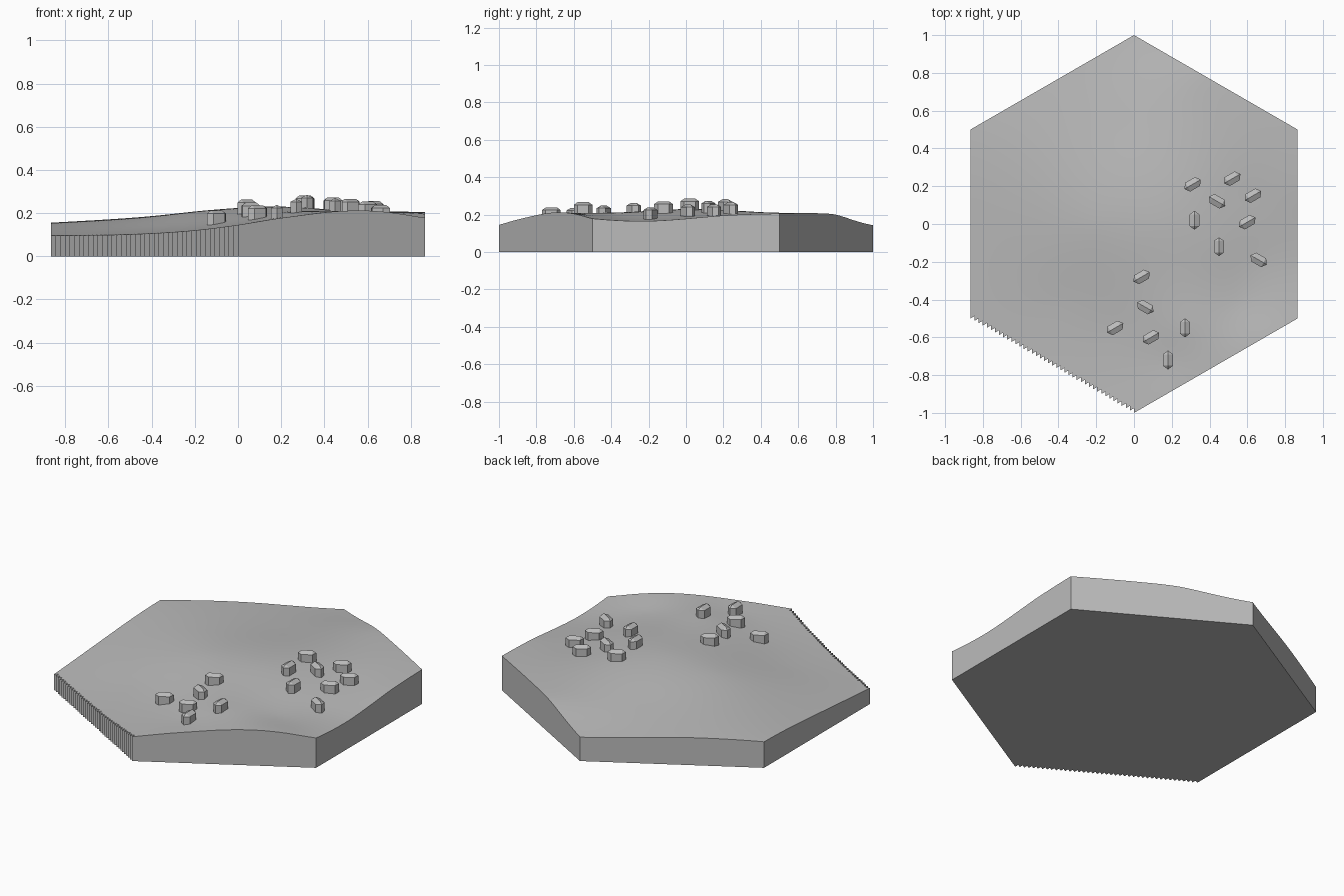
import bpy, bmesh, math
from mathutils import Matrix, Vector

if "Cube" in bpy.data.objects:
    bpy.data.objects.remove(bpy.data.objects["Cube"], do_unlink=True)

stone = bpy.data.materials.new("stone_grey")
stone.use_nodes = True
GREY = (0.5, 0.5, 0.5, 1)
stone.diffuse_color = GREY
stone.node_tree.nodes["Principled BSDF"].inputs["Base Color"].default_value = GREY

# Spot heights of the ground: x and y in hundredths, z in thousandths
SPOTS = [
    (-87, -50, 95), (-87, 0, 130), (-87, 50, 155), (-43, 75, 162), (0, 100, 143),
    (17, 90, 168), (35, 80, 200), (52, 70, 207), (87, 50, 205), (87, 20, 195),
    (87, -20, 165), (87, -50, 178), (73, -58, 200), (61, -65, 211), (35, -80, 197),
    (17, -90, 173), (0, -100, 145), (-17, -90, 123), (-43, -75, 104),
    (66, -19, 178), (63, 15, 195), (44, 12, 213), (31, 21, 222), (32, 2, 225),
    (45, -12, 210), (4, -28, 202), (-10, -55, 152), (18, -72, 178), (27, -55, 206),
    (12, 0, 229), (-20, 0, 205), (-5, 50, 190), (-50, 0, 165), (-50, 40, 177),
    (-40, -40, 132), (55, 45, 208), (55, -42, 192), (24, 60, 200),
]
# Houses: x and y in hundredths, and heading in degrees
HOUSES = [
    (31, 21, 30), (52, 24, 30), (44, 12, -30), (63, 15, 30), (60, 1, 30),
    (66, -19, -30), (32, 2, 90), (45, -12, 90), (4, -28, 30), (6, -44, -30),
    (-10, -55, 30), (9, -60, 30), (18, -72, 90), (27, -55, 90),
]


def kernel(dx, dy):
    r2 = dx * dx + dy * dy
    return r2 * math.log(r2) if r2 > 1e-9 else 0.0


def solve(rows):
    """Gaussian elimination with pivoting on an augmented matrix."""
    n = len(rows)
    for i in range(n):
        p = max(range(i, n), key=lambda k: abs(rows[k][i]))
        rows[i], rows[p] = rows[p], rows[i]
        for k in range(n):
            if k != i:
                f = rows[k][i] / rows[i][i]
                rows[k] = [a - f * b for a, b in zip(rows[k], rows[i])]
    return [rows[i][n] / rows[i][i] for i in range(n)]


def fit_surface(spots):
    """Thin-plate surface through all the spot heights."""
    pts = [(x / 100, y / 100) for x, y, _ in spots]
    rows = [[kernel(x - u, y - v) for u, v in pts] + [1, x, y, s[2] / 1000]
            for (x, y), s in zip(pts, spots)]
    for poly in ([1 for p in pts], [p[0] for p in pts], [p[1] for p in pts]):
        rows.append(poly + [0, 0, 0, 0])
    w = solve(rows)

    def height(x, y):
        bend = sum(c * kernel(x - u, y - v) for c, (u, v) in zip(w, pts))
        return bend + w[-3] + w[-2] * x + w[-1] * y
    return height


def finish(bm, name, smooth=False):
    bmesh.ops.recalc_face_normals(bm, faces=bm.faces[:])
    mesh = bpy.data.meshes.new(name)
    bm.to_mesh(mesh)
    bm.free()
    mesh.materials.append(stone)
    obj = bpy.data.objects.new(name, mesh)
    bpy.context.collection.objects.link(obj)
    if smooth:
        bpy.ops.object.select_all(action="DESELECT")
        obj.select_set(True)
        bpy.context.view_layer.objects.active = obj
        bpy.ops.object.shade_smooth_by_angle(angle=math.radians(30))
    return obj


ground = fit_surface(SPOTS)

# Hexagonal ground tile: triangular lattice on top, skirt and flat base
N = 40
bm = bmesh.new()
grid = {}
for q in range(-N, N + 1):
    for r in range(-N, N + 1):
        if abs(q + r) <= N:
            x, y = q / N * math.sqrt(3) / 2, (r + q / 2) / N
            grid[q, r] = bm.verts.new((x, y, ground(x, y)))
for q, r in grid:
    for tri in (((q, r), (q + 1, r), (q, r + 1)),
                ((q + 1, r), (q + 1, r + 1), (q, r + 1))):
        if all(k in grid for k in tri):
            bm.faces.new([grid[k] for k in tri])
rim = [e for e in bm.edges if e.is_boundary]
skirt = bmesh.ops.extrude_edge_only(bm, edges=rim)["geom"]
for v in skirt:
    if isinstance(v, bmesh.types.BMVert):
        v.co.z = 0
base = [e for e in skirt if isinstance(e, bmesh.types.BMEdge) and e.is_boundary]
bmesh.ops.contextual_create(bm, geom=base)
finish(bm, "ground_tile", smooth=True)

# House: long six-sided walls under a ridged roof
HALF_LEN, HALF_WID, SHOULDER = 0.05, 0.027, 0.03
EAVE, RIDGE, SUNK = 0.046, 0.06, 0.03
PLAN = [(HALF_LEN, 0), (SHOULDER, HALF_WID), (-SHOULDER, HALF_WID),
        (-HALF_LEN, 0), (-SHOULDER, -HALF_WID), (SHOULDER, -HALF_WID)]


def add_house(name, x, y, degrees):
    bm = bmesh.new()
    foot = [bm.verts.new((u, v, -SUNK)) for u, v in PLAN]
    eave = [bm.verts.new((u, v, EAVE)) for u, v in PLAN]
    front, back = (bm.verts.new((s * SHOULDER, 0, RIDGE)) for s in (1, -1))
    bm.faces.new(foot)
    for i in range(6):
        j = (i + 1) % 6
        bm.faces.new((foot[i], foot[j], eave[j], eave[i]))
    for a, b in ((1, 2), (5, 4)):
        bm.faces.new((eave[a], eave[b], back, front))
        bm.faces.new((eave[a], front, eave[0]))
        bm.faces.new((eave[b], back, eave[3]))
    spot = Vector((x, y, ground(x, y)))
    bm.transform(Matrix.Translation(spot) @ Matrix.Rotation(math.radians(degrees), 4, "Z"))
    finish(bm, name)


for i, (x, y, degrees) in enumerate(HOUSES, 1):
    add_house(f"house_{i}", x / 100, y / 100, degrees)
